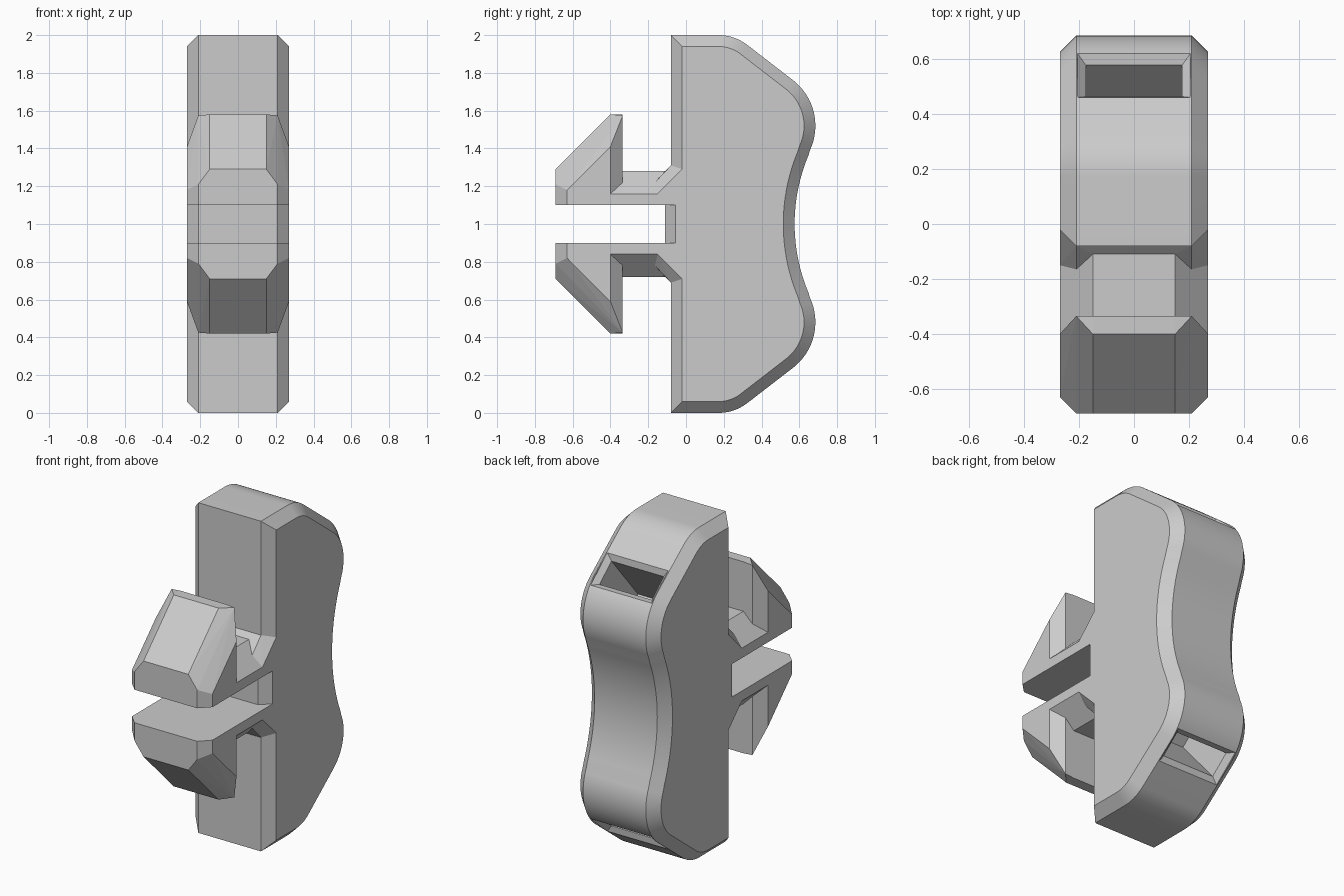
import bpy
import bmesh
from math import sin, cos, radians
from mathutils import Vector

if "Cube" in bpy.data.objects:
    bpy.data.objects.remove(bpy.data.objects["Cube"], do_unlink=True)

grey = bpy.data.materials.new("light_grey")
grey.use_nodes = True
GREY = (0.6, 0.6, 0.6, 1)
grey.diffuse_color = GREY
grey.node_tree.nodes["Principled BSDF"].inputs["Base Color"].default_value = GREY

SIDE, EDGE, BEVEL = 0.27, 0.21, 0.06   # half width, half width inside the chamfer, chamfer


def add_object(name, bm):
    bmesh.ops.recalc_face_normals(bm, faces=bm.faces)
    mesh = bpy.data.meshes.new(name)
    bm.to_mesh(mesh)
    bm.free()
    mesh.materials.append(grey)
    obj = bpy.data.objects.new(name, mesh)
    bpy.context.collection.objects.link(obj)
    return obj


def loft(name, rings):
    """Skin matching closed rings and cap both ends."""
    bm = bmesh.new()
    loops = [[bm.verts.new(p) for p in ring] for ring in rings]
    n = len(loops[0])
    for a, b in zip(loops, loops[1:]):
        for i in range(n):
            j = (i + 1) % n
            bm.faces.new((a[i], a[j], b[j], b[i]))
    bm.faces.new(loops[0])
    bm.faces.new(loops[-1])
    return add_object(name, bm)


def hull(name, points, upper=True):
    """Convex solid from half its points, mirrored in x, optionally flipped to the lower half."""
    bm = bmesh.new()
    for x, y, z in points:
        for s in (-1, 1):
            bm.verts.new((s * x, y, z if upper else 2 - z))
    bmesh.ops.convex_hull(bm, input=bm.verts)
    bmesh.ops.dissolve_limit(bm, angle_limit=radians(1), verts=bm.verts, edges=bm.edges)
    return add_object(name, bm)


def arc(cy, cz, r, start, end, steps=12):
    angles = [radians(start + (end - start) * i / steps) for i in range(steps + 1)]
    return [(cy + r * cos(a), cz + r * sin(a)) for a in angles]


def outline(inset):
    """Grip outline in y and z, moved inwards by inset."""
    top = [(-0.08 + inset, 2 - inset)]
    top += arc(0.172, 1.75, 0.25 - inset, 90, 52.3)
    top += arc(0.38, 1.52, 0.305 - inset, 52.3, -24.7, 18)
    top += arc(1.512, 1, 0.937 + inset, 155.3, 180)[1:]
    return top + [(y, 2 - z) for y, z in reversed(top[:-1])]


# Grip plate with chamfered rim
levels = ((-SIDE, BEVEL), (-EDGE, 0), (EDGE, 0), (SIDE, BEVEL))
plate = loft("grip_plate", [[(x, y, z) for y, z in outline(o)] for x, o in levels])


# Strap pockets cut square to the sloped ends, with chamfered mouths
def pocket_cutter(upper):
    centre, along, out = Vector((0, 0.54, 1.776)), Vector((0, 0.76, -0.65)), Vector((0, 0.65, 0.76))
    rings = []
    for depth, hx, ht in ((0.06, 0.205, 0.105), (0, 0.205, 0.105),
                          (-0.03, 0.175, 0.075), (-0.42, 0.175, 0.075)):
        ring = []
        for sx, st in ((-1, -1), (1, -1), (1, 1), (-1, 1)):
            p = centre + along * st * ht + out * depth
            ring.append((sx * hx, p.y, p.z if upper else 2 - p.z))
        rings.append(ring)
    return loft("pocket_cutter", rings)


bpy.ops.object.select_all(action="DESELECT")
bpy.context.view_layer.objects.active = plate
plate.select_set(True)
for upper in (True, False):
    cutter = pocket_cutter(upper)
    cutter.hide_render = True
    mod = plate.modifiers.new("pocket", "BOOLEAN")
    mod.operation, mod.solver, mod.object = "DIFFERENCE", "EXACT", cutter
    bpy.ops.object.modifier_apply(modifier=mod.name)
    bpy.data.objects.remove(cutter, do_unlink=True)
bpy.ops.object.shade_smooth_by_angle(angle=radians(25))

# Web closing the slot between the prongs
hull("slot_web", [(x, y, z) for z in (0.9, 1.1)
                  for x, y in ((EDGE, -0.11), (SIDE, -0.055), (SIDE, -0.02), (EDGE, 0))])

# Snap prongs: stem, gusset at the root and barbed head, above and below the slot
for label, upper in (("upper", True), ("lower", False)):
    hull(label + "_prong_stem", [(x, y, z) for y in (-0.4, -0.02)
                                 for x, z in ((SIDE, 1.1), (SIDE, 1.16), (0.15, 1.28))], upper)
    hull(label + "_prong_gusset", [
        (SIDE, -0.15, 1.16), (SIDE, -0.02, 1.29), (SIDE, -0.02, 1.16),
        (EDGE, -0.165, 1.22), (EDGE, -0.08, 1.31), (EDGE, -0.02, 1.31),
        (0.15, -0.11, 1.28), (EDGE, -0.15, 1.16)], upper)
    hull(label + "_prong_head", [
        (0.15, -0.69, 1.29), (0.15, -0.4, 1.58), (EDGE, -0.335, 1.575),
        (0.15, -0.335, 1.58), (SIDE, -0.4, 1.41), (SIDE, -0.63, 1.18),
        (EDGE, -0.69, 1.21), (EDGE, -0.69, 1.1), (SIDE, -0.63, 1.1),
        (SIDE, -0.4, 1.1), (EDGE, -0.335, 1.1)], upper)
